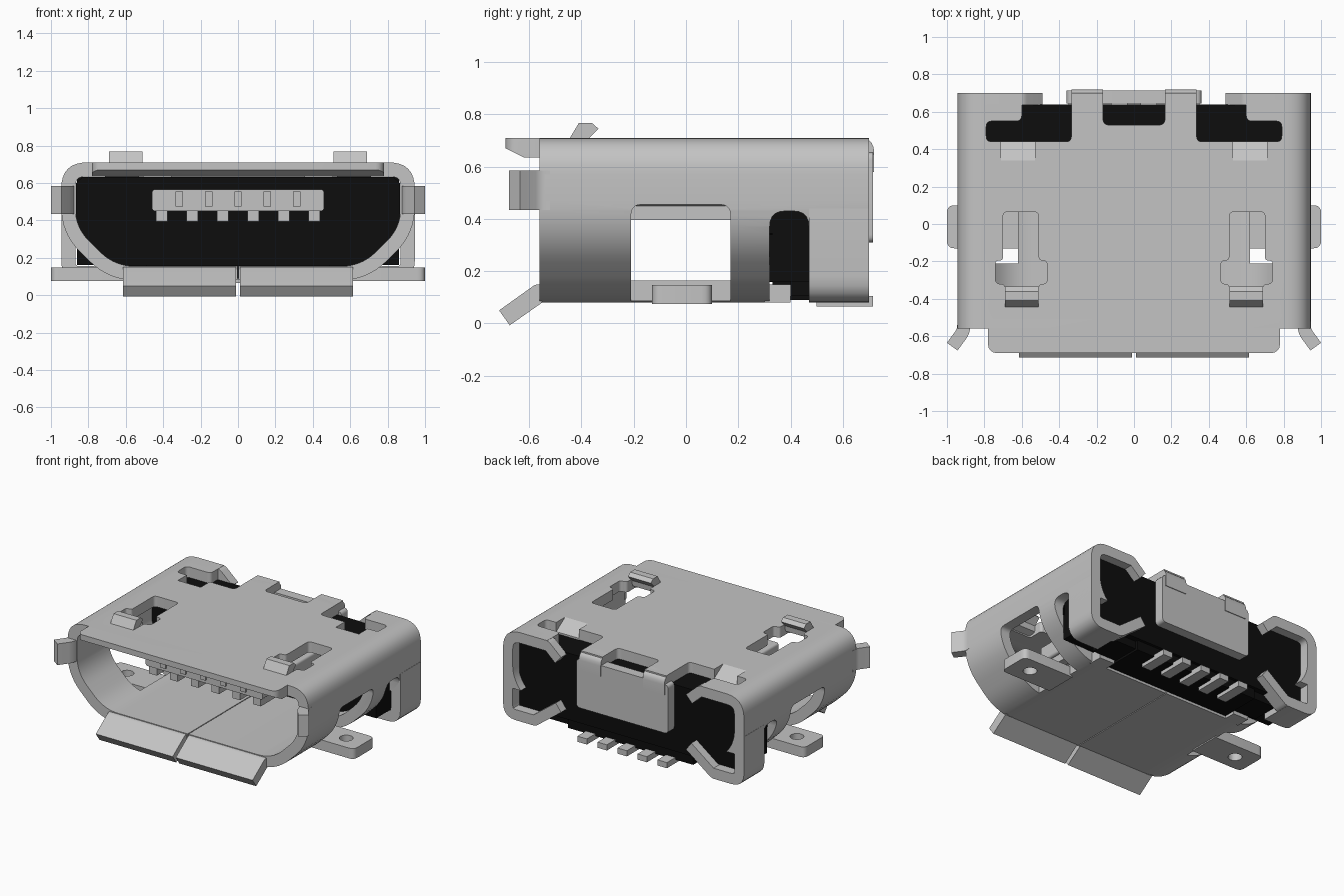
import bpy, bmesh, math
from mathutils import Vector

if "Cube" in bpy.data.objects:
    bpy.data.objects.remove(bpy.data.objects["Cube"], do_unlink=True)


def material(name, rgb, rough):
    m = bpy.data.materials.new(name)
    m.use_nodes = True
    m.diffuse_color = (*rgb, 1)
    node = next(n for n in m.node_tree.nodes if n.type == 'BSDF_PRINCIPLED')
    node.inputs["Base Color"].default_value = (*rgb, 1)
    node.inputs["Roughness"].default_value = rough
    return m


METAL = material("light grey metal", (0.55, 0.55, 0.55), 0.5)
BLACK = material("black plastic", (0.004, 0.004, 0.004), 0.6)
T = 0.075  # sheet thickness


def fillet(pts, r, n=5, closed=False):
    """Round the corners of a 2D path."""
    pts = [Vector(p) for p in pts]
    out = []
    for i, p in enumerate(pts):
        if not closed and i in (0, len(pts) - 1):
            out.append(p)
            continue
        a, b = pts[i - 1], pts[(i + 1) % len(pts)]
        d = min(r, (a - p).length * 0.48, (b - p).length * 0.48)
        s, e = p + (a - p).normalized() * d, p + (b - p).normalized() * d
        for k in range(n + 1):
            t = k / n
            out.append(s * (1 - t) ** 2 + p * 2 * t * (1 - t) + e * t * t)
    return out


def strip(pts, t=T):
    """Closed outline of a path thickened to its left."""
    pts = [Vector(p) for p in pts]
    inner = []
    for i, p in enumerate(pts):
        ns = []
        for a, b in ((i - 1, i), (i, i + 1)):
            if a >= 0 and b < len(pts):
                d = (pts[b] - pts[a]).normalized()
                ns.append(Vector((-d.y, d.x)))
        m = sum(ns, Vector((0, 0))).normalized()
        inner.append(p + m * t / m.dot(ns[0]))
    return pts + inner[::-1]


def prism(name, pts, axis, a, b, mat=METAL):
    """Extrude a 2D outline along an axis from a to b."""
    place = {'x': lambda p, d: (d, p[0], p[1]),
             'y': lambda p, d: (p[0], d, p[1]),
             'z': lambda p, d: (p[0], p[1], d)}[axis]
    bm = bmesh.new()
    face = bm.faces.new([bm.verts.new(place(p, a)) for p in pts])
    ext = bmesh.ops.extrude_face_region(bm, geom=[face])
    for v in ext["geom"]:
        if isinstance(v, bmesh.types.BMVert):
            v.co['xyz'.index(axis)] = b
    bmesh.ops.recalc_face_normals(bm, faces=bm.faces)
    me = bpy.data.meshes.new(name)
    bm.to_mesh(me)
    bm.free()
    me.materials.append(mat)
    ob = bpy.data.objects.new(name, me)
    bpy.context.collection.objects.link(ob)
    return ob


def rect(a, b, c, d):
    return [(a, c), (b, c), (b, d), (a, d)]


def box(name, x, y, z, mat=METAL):
    return prism(name, rect(*x, *y), 'z', *z, mat)


def flip(pts, s):
    return [(p[0] * s, p[1]) for p in pts]


def cut(target, cutter):
    cutter.hide_render = True
    m = target.modifiers.new("cut", 'BOOLEAN')
    m.operation, m.solver, m.object = 'DIFFERENCE', 'EXACT', cutter
    bpy.context.view_layer.objects.active = target
    bpy.ops.object.modifier_apply(modifier=m.name)
    bpy.data.objects.remove(cutter, do_unlink=True)


# Shell: bent sheet with its seam on the underside
half = fillet([(0.003, 0.08), (0.69, 0.08), (0.945, 0.33), (0.945, 0.71), (0, 0.71)], 0.14, 8)[:-1]
shell = prism("shell", strip(half + flip(half, -1)[::-1]), 'y', -0.56, 0.70)

# Open underside at the rear, with the rounded side slots
low = fillet([(0.32, 0.3), (0.32, 0.43), (0.47, 0.43), (0.47, 0.3)], 0.06)
cut(shell, prism("cutter", [(0.32, -0.1)] + low + [(0.8, 0.3), (0.8, -0.1)], 'x', -1.2, 1.2))
# Slot in the rear strap
cut(shell, prism("cutter", fillet(rect(-0.165, 0.165, 0.53, 0.80), 0.03, closed=True), 'z', 0.5, 0.9))
for s in (1, -1):
    # Side windows
    window = fillet([(-0.21, -0.1), (-0.21, 0.455), (0.17, 0.455), (0.17, -0.1)], 0.04)
    cut(shell, prism("cutter", window, 'x', 0.62 * s, 1.2 * s))
    # Stepped rear openings in the top
    rear = fillet([(0.335, 0.44), (0.79, 0.44), (0.79, 0.55), (0.60, 0.55), (0.60, 0.85), (0.335, 0.85)],
                  0.03, closed=True)
    cut(shell, prism("cutter", flip(rear, s), 'z', 0.5, 0.9))
    # Spring openings in the top
    spring = fillet([(0.51, 0.065), (0.51, -0.195), (0.465, -0.195), (0.465, -0.32), (0.51, -0.32),
                     (0.51, -0.43), (0.69, -0.43), (0.69, -0.32), (0.74, -0.32), (0.74, -0.195),
                     (0.70, -0.195), (0.70, 0.065)], 0.025, closed=True)
    cut(shell, prism("cutter", flip(spring, s), 'z', 0.5, 0.9))
    # Small punched notches
    cut(shell, prism("cutter", flip(rect(0.53, 0.71, 0.34, 0.45), s), 'z', 0.5, 0.9))

# Front top lip with rounded corners
top_lip = prism("top_lip", [(-0.56, 0.71), (-0.69, 0.71), (-0.69, 0.67), (-0.62, 0.635), (-0.56, 0.635)],
                'x', -0.78, 0.78)
bm = bmesh.new()
bm.from_mesh(top_lip.data)
corners = [e for e in bm.edges if all(v.co.y < -0.68 for v in e.verts)
           and abs(e.verts[0].co.x - e.verts[1].co.x) < 0.01]
bmesh.ops.bevel(bm, geom=corners, offset=0.045, segments=4, profile=0.5, affect='EDGES')
bm.to_mesh(top_lip.data)
bm.free()

for s, side in ((1, "left"), (-1, "right")):
    # Flared lower lip
    lip = fillet([(-0.715, 0.05), (-0.575, 0.15), (-0.55, 0.15)], 0.03)
    prism(side + "_lower_lip", strip(lip, -0.07), 'x', 0.012 * s, 0.615 * s)

    # Flared side guide
    guide = fillet([(1.0, -0.635), (0.945, -0.56), (0.945, -0.52)], 0.03)
    prism(side + "_side_guide", flip(strip(guide, 0.07), s), 'z', 0.435, 0.585)

    # Raised latch spring
    latch = fillet([(-0.46, 0.635), (-0.43, 0.695), (-0.385, 0.735), (-0.335, 0.745)], 0.03)
    prism(side + "_latch_spring",
          [(-0.45, 0.70), (-0.41, 0.767), (-0.36, 0.767), (-0.335, 0.745), (-0.38, 0.70),
           (-0.385, 0.66), (-0.44, 0.64)], 'x', 0.51 * s, 0.69 * s)

    # Tab bent down into the punched notch
    prism(side + "_retaining_tab", [(0.33, 0.70), (0.34, 0.71), (0.44, 0.645), (0.44, 0.60), (0.33, 0.64)],
          'x', 0.53 * s, 0.71 * s)

    # Mounting ear with a round hole
    ear = prism(side + "_mounting_ear",
                flip(fillet([(0.60, -0.13), (1.0, -0.13), (1.0, 0.10), (0.60, 0.10)], 0.04), s),
                'z', 0.075, 0.148)
    hole = [(s * 0.86 + 0.045 * math.cos(k * math.pi / 10), -0.015 + 0.045 * math.sin(k * math.pi / 10))
            for k in range(20)]
    cut(ear, prism("cutter", hole, 'z', -0.1, 0.3))

    # Rear side wall with its bottom flange
    wall = fillet([(0.70, 0.08), (0.945, 0.08), (0.945, 0.43)], 0.10)
    prism(side + "_rear_wall", flip(strip(wall), s), 'y', 0.47, 0.70)
    # The wall above the slot curve
    box(side + "_rear_wall_upper", (0.87 * s, 0.945 * s), (0.47, 0.70), (0.29, 0.44))

    # Hooked ends behind the body
    upper = fillet([(0.64, 0.71), (0.59, 0.71), (0.49, 0.62)], 0.03)
    prism(side + "_upper_hook", flip(strip(upper, 0.07), s), 'y', 0.635, 0.70)
    lower = fillet([(0.49, 0.23), (0.69, 0.08), (0.74, 0.08)], 0.04)
    prism(side + "_lower_hook", flip(strip(lower, 0.07), s), 'y', 0.60, 0.70)

    # Bridge bending from the top into the back plate
    bend = fillet([(0.72, 0.58), (0.72, 0.71), (0.60, 0.71)], 0.07)
    prism(side + "_strap_bridge", strip(bend, 0.072), 'x', 0.165 * s, 0.335 * s)

    # Rear corner tab of the floor
    box(side + "_floor_tab", (0.50 * s, 0.62 * s), (0.30, 0.40), (0.08, 0.15))

# Back plate of the strap
prism("strap_back_plate", fillet(rect(-0.36, 0.36, 0.31, 0.655), 0.03, closed=True), 'y', 0.645, 0.715)

# Plastic body
box("body", (-0.86, 0.86), (0.32, 0.64), (0.16, 0.632), BLACK)
front = [(-0.67, 0.158), (0.67, 0.158), (0.865, 0.345), (0.865, 0.60), (0.83, 0.632),
         (-0.83, 0.632), (-0.865, 0.60), (-0.865, 0.345)]
prism("body_front", front, 'y', 0.27, 0.33, BLACK)
box("body_foot", (-0.49, 0.49), (0.33, 0.62), (0.09, 0.17), BLACK)
box("body_step", (-0.68, 0.68), (0.40, 0.60), (0.105, 0.17), BLACK)

# Contact tongue with ribs underneath
prism("tongue", fillet(rect(-0.46, 0.46, 0.45, 0.565), 0.02, closed=True), 'y', -0.38, 0.29)
for i in range(6):
    x = (i - 2.5) * 0.163
    box("tongue_rib", (x - 0.03, x + 0.03), (-0.37, 0.29), (0.395, 0.46))
for i in range(5):
    x = (i - 2) * 0.157
    box("contact", (x - 0.02, x + 0.02), (-0.395, -0.30), (0.475, 0.555))
    # Solder pin
    box("solder_pin", (x - 0.037, x + 0.037), (0.50, 0.715), (0.065, 0.105))

# Smooth the bends, keep the edges sharp
for ob in bpy.context.scene.objects:
    ob.select_set(ob.type == 'MESH')
bpy.context.view_layer.objects.active = shell
bpy.ops.object.shade_smooth_by_angle(angle=math.radians(30))
